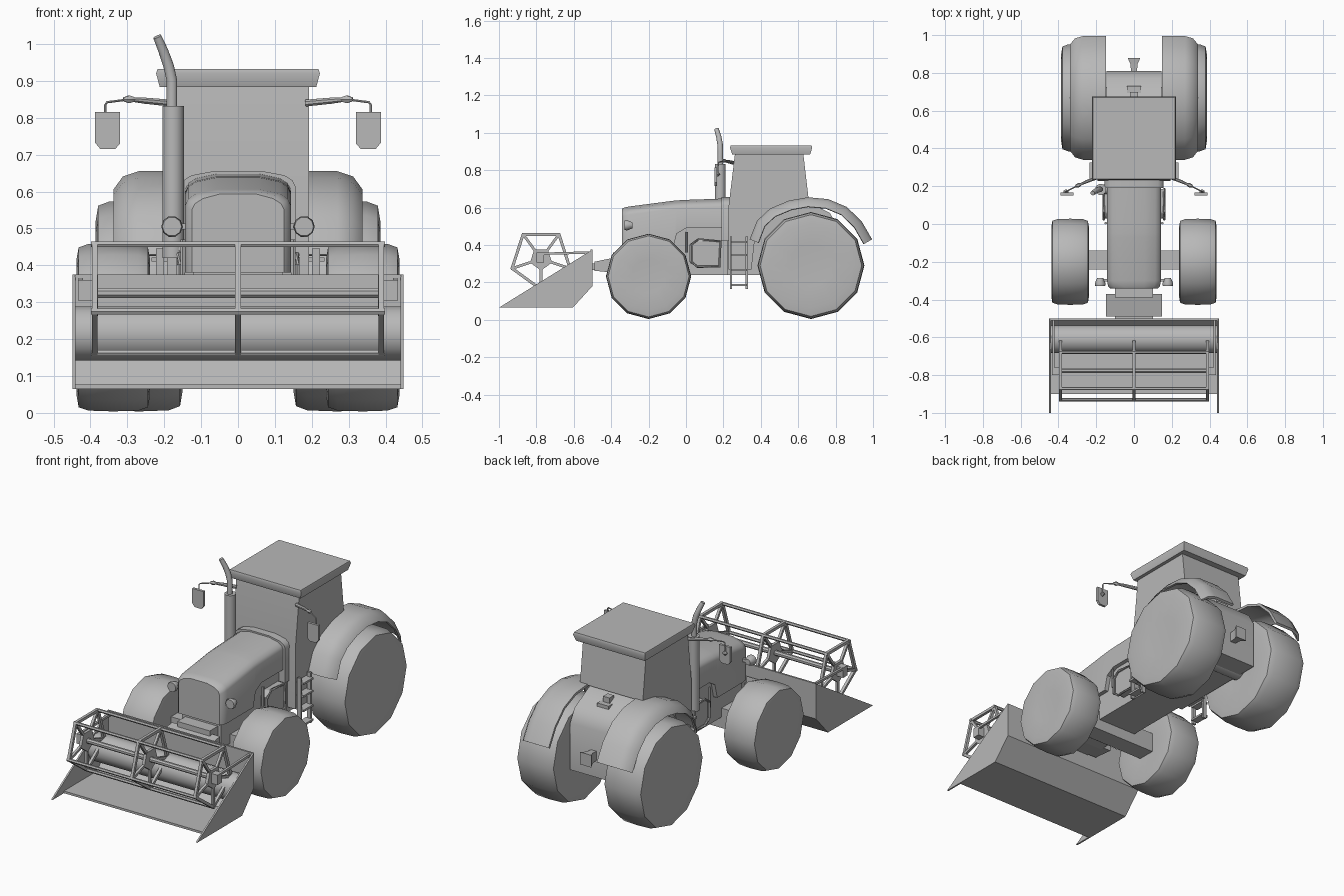
import bpy, bmesh, math
from mathutils import Vector

grey = bpy.data.materials.new("plain_grey")
grey.diffuse_color = (0.48, 0.48, 0.48, 1)


def mesh(name, verts, faces, bevel=0):
    me = bpy.data.meshes.new(name)
    me.from_pydata([tuple(v) for v in verts], [], faces)
    bm = bmesh.new()
    bm.from_mesh(me)
    bmesh.ops.recalc_face_normals(bm, faces=bm.faces)
    bm.to_mesh(me)
    bm.free()
    me.materials.append(grey)
    ob = bpy.data.objects.new(name, me)
    bpy.context.collection.objects.link(ob)
    if bevel:
        m = ob.modifiers.new("bevel", 'BEVEL')
        m.width, m.segments = bevel, 2
    return ob


def loft(name, rings, bevel=0):
    """Skin equal-sized closed rings and cap both ends."""
    n = len(rings[0])
    verts = [v for r in rings for v in r]
    faces = [(i * n + j, i * n + (j + 1) % n, (i + 1) * n + (j + 1) % n, (i + 1) * n + j)
             for i in range(len(rings) - 1) for j in range(n)]
    faces += [tuple(range(n)), tuple(range(len(verts) - n, len(verts)))]
    return mesh(name, verts, faces, bevel)


def prism(name, yz, x0, x1, bevel=0):
    return loft(name, [[(x, y, z) for y, z in yz] for x in (x0, x1)], bevel)


def box(name, x0, x1, y0, y1, z0, z1, bevel=0):
    return prism(name, [(y0, z0), (y1, z0), (y1, z1), (y0, z1)], x0, x1, bevel)


def tube(name, pts, radii, n=8):
    pts = [Vector(p) for p in pts]
    if not isinstance(radii, (list, tuple)):
        radii = [radii] * len(pts)
    rings = []
    for i, p in enumerate(pts):
        d = (pts[min(i + 1, len(pts) - 1)] - pts[max(i - 1, 0)]).normalized()
        ref = Vector((0, 1, 0)) if abs(d.y) < 0.8 else Vector((1, 0, 0))
        u = d.cross(ref).normalized()
        w = d.cross(u)
        rings.append([p + radii[i] * (math.cos(a) * u + math.sin(a) * w)
                      for a in (2 * math.pi * (k + 0.5) / n for k in range(n))])
    return loft(name, rings)


def wheel(name, cx, cy, cz, R, w):
    half = [(0.40, 0.47), (0.80, 0.50), (0.95, 0.47), (0.99, 0.34)]
    prof = [(r, -x) for r, x in half] + [(1.0, 0)] + [(r, x) for r, x in reversed(half)]
    rings = [[(cx + x * w, cy + R * r * math.cos(k * math.pi / 6), cz + R * r * math.sin(k * math.pi / 6))
              for k in range(12)] for r, x in prof]
    return loft(name, rings)


# hood: lofted rounded sections, undercut behind the front axle
def hood_ring(y, hw, top, bot):
    half = [(hw, bot), (hw, top - 0.045), (hw - 0.008, top - 0.028), (hw - 0.03, top - 0.014), (hw * 0.4, top - 0.002)]
    return [(x, y, z) for x, z in half] + [(-x, y, z) for x, z in reversed(half)]


loft("hood", [hood_ring(*s) for s in [
    (-0.342, 0.125, 0.595, 0.38), (-0.33, 0.137, 0.602, 0.38), (-0.30, 0.143, 0.608, 0.38),
    (-0.07, 0.143, 0.638, 0.38), (-0.05, 0.143, 0.64, 0.46), (0.0, 0.143, 0.643, 0.49), (0.2, 0.143, 0.65, 0.49)]])
loft("hood_collar", [hood_ring(y, 0.156, 0.658, 0.42) for y in (0.19, 0.232)])

# chassis and rear body
box("chassis", -0.12, 0.12, -0.32, 0.3, 0.24, 0.5)
prism("rear_body", [(0.22, 0.24), (0.81, 0.24), (0.81, 0.50), (0.77, 0.57), (0.6, 0.66), (0.22, 0.6)], -0.145, 0.145)
box("rear_knob", -0.036, 0.036, 0.66, 0.73, 0.57, 0.61)
box("rear_knob_top", -0.02, 0.02, 0.66, 0.70, 0.61, 0.64)
loft("rear_hitch", [[(sx * w, y, 0.36 + sz * h) for sx, sz in ((-1, -1), (1, -1), (1, 1), (-1, 1))]
                    for y, w, h in ((0.80, 0.016, 0.025), (0.845, 0.018, 0.028), (0.88, 0.034, 0.034))])

# cab with roof
prism("cab", [(0.262, 0.89), (0.227, 0.60), (0.227, 0.27), (0.35, 0.27), (0.37, 0.45), (0.45, 0.58),
              (0.54, 0.63), (0.655, 0.65), (0.627, 0.89)], -0.193, 0.193)
loft("roof", [[(sx * w, 0.455 + sy * d, z) for sx, sy in ((-1, -1), (1, -1), (1, 1), (-1, 1))]
              for z, w, d in ((0.883, 0.212, 0.208), (0.92, 0.222, 0.22), (0.932, 0.218, 0.216))])

# axles
tube("rear_axle", [(-0.3, 0.668, 0.29), (0.3, 0.668, 0.29)], 0.06, 12)
box("front_axle", -0.26, 0.26, -0.24, -0.14, 0.18, 0.29)

# exhaust on one side
tube("exhaust_muffler", [(-0.176, 0.183, 0.42), (-0.176, 0.183, 0.832)], 0.03, 12)
tube("exhaust_pipe", [(-0.179, 0.183, 0.82), (-0.179, 0.184, 0.90), (-0.188, 0.182, 0.94),
                      (-0.202, 0.175, 0.98), (-0.219, 0.163, 1.02)], [0.015, 0.015, 0.015, 0.014, 0.012], 10)
tube("exhaust_elbow", [(-0.176, 0.183, 0.45), (-0.12, 0.183, 0.43)], 0.025, 10)

# fender: rounded section swept over the rear wheel
path = [(0.34, 0.43), (0.38, 0.53), (0.45, 0.595), (0.55, 0.637), (0.65, 0.655), (0.76, 0.645),
        (0.86, 0.603), (0.94, 0.525), (0.995, 0.43)]
section = [(0.148, 0), (0.27, 0), (0.312, -0.014), (0.338, -0.05), (0.328, -0.053), (0.303, -0.026),
           (0.265, -0.014), (0.148, -0.014)]


def fender(name, s):
    rings = []
    for i, (y, z) in enumerate(path):
        a, b = path[max(i - 1, 0)], path[min(i + 1, len(path) - 1)]
        n = Vector((0, -(b[1] - a[1]), b[0] - a[0])).normalized()
        rings.append([(s * x, y + n.y * o, z + n.z * o) for x, o in section])
    loft(name, rings)


for s, side in ((-1, "left"), (1, "right")):
    wheel("front_wheel_" + side, s * 0.338, -0.2, 0.232, 0.228, 0.2)
    wheel("rear_wheel_" + side, s * 0.268, 0.668, 0.29, 0.286, 0.236)
    fender("fender_" + side, s)
    # round headlight
    tube("headlight_" + side, [(s * 0.179, -0.328, 0.505), (s * 0.179, -0.315, 0.505), (s * 0.179, -0.285, 0.505)],
         [0.026, 0.029, 0.016], 10)
    box("headlight_bracket_" + side, min(s * 0.13, s * 0.17), max(s * 0.13, s * 0.17), -0.305, -0.29, 0.497, 0.513)
    # side tank with raised outer frame
    xs = sorted((s * 0.10, s * 0.158))
    prism("side_tank_" + side, [(0.03, 0.31), (0.06, 0.285), (0.175, 0.285), (0.185, 0.30), (0.185, 0.425),
                                (0.06, 0.425), (0.03, 0.40)], xs[0], xs[1], 0.006)
    rim = [(0.025, 0.31), (0.06, 0.283), (0.178, 0.283), (0.185, 0.42), (0.065, 0.43), (0.025, 0.40), (0.025, 0.31)]
    tube("tank_frame_" + side, [(s * 0.16, y, z) for y, z in rim], 0.007, 6)
    tube("tank_rod_" + side, [(s * 0.15, 0.005, 0.36), (s * 0.15, 0.005, 0.47)], 0.007, 6)
    # ladder
    for k, y in enumerate((0.24, 0.325)):
        xs = sorted((s * 0.20, s * 0.222))
        box(f"ladder_rail_{side}_{k}", xs[0], xs[1], y - 0.006, y + 0.006, 0.165, 0.445)
    for k, z in enumerate((0.18, 0.26, 0.34, 0.41)):
        xs = sorted((s * 0.193, s * 0.235))
        box(f"ladder_rung_{side}_{k}", xs[0], xs[1], 0.24, 0.325, z, z + 0.011)
    # mirror arm, joints and plate
    tube("mirror_arm_" + side, [(s * 0.185, 0.25, 0.84), (s * 0.25, 0.225, 0.846), (s * 0.295, 0.205, 0.85)],
         [0.01, 0.009, 0.006])
    tube("mirror_joint_" + side, [(s * 0.28, 0.21, 0.85), (s * 0.295, 0.205, 0.85), (s * 0.31, 0.2, 0.85)],
         [0.006, 0.012, 0.006], 6)
    tube("mirror_rod_" + side, [(s * 0.295, 0.205, 0.85), (s * 0.355, 0.175, 0.842), (s * 0.36, 0.172, 0.835),
                                (s * 0.36, 0.17, 0.77)], 0.0035, 6)
    tube("mirror_knob_" + side, [(s * 0.36, 0.17, 0.765), (s * 0.36, 0.17, 0.778), (s * 0.36, 0.17, 0.791)],
         [0.003, 0.014, 0.003], 6)
    plate = [(0.32, 0.815), (0.388, 0.815), (0.388, 0.733), (0.373, 0.715), (0.333, 0.715), (0.32, 0.73)]
    loft("mirror_" + side, [[(s * x, y, z) for x, z in plate] for y in (0.152, 0.166)])
    # header end plate and reel arm
    xs = sorted((s * 0.440, s * 0.449))
    prism("header_end_" + side, [(-1.0, 0.065), (-0.605, 0.065), (-0.5, 0.18), (-0.5, 0.375)], xs[0], xs[1])
    tube("reel_arm_" + side, [(s * 0.426, -0.5, 0.36), (s * 0.426, -0.80, 0.352)], 0.009, 4)
    box("reel_bearing_" + side, min(s * 0.385, s * 0.434), max(s * 0.385, s * 0.434), -0.80, -0.76, 0.305, 0.36)

# header coupling
box("coupling_neck", -0.1, 0.1, -0.39, -0.31, 0.25, 0.36)
prism("coupling_block", [(-0.37, 0.25), (-0.49, 0.262), (-0.49, 0.31), (-0.37, 0.335)], -0.147, 0.147)
box("coupling_bar", -0.1, 0.1, -0.505, -0.48, 0.265, 0.30)

# header trough: thin bent sheet
prism("header_trough", [(-0.9, 0.065), (-0.605, 0.065), (-0.5, 0.18), (-0.5, 0.375), (-0.51, 0.375),
                        (-0.51, 0.184), (-0.609, 0.077), (-0.9, 0.077)], -0.442, 0.442)
tube("header_auger", [(-0.44, -0.61, 0.215), (0.44, -0.61, 0.215)], 0.075, 16)

# reel: pentagon frames, spokes, hubs and long bars
cy, cz, R = -0.775, 0.325, 0.163
corner = [(cy + R * math.cos(math.radians(72 * k - 90)), cz + R * math.sin(math.radians(72 * k - 90)))
          for k in range(5)]
for f, x in enumerate((-0.388, 0.0, 0.388)):
    for k in range(5):
        (y0, z0), (y1, z1) = corner[k], corner[(k + 1) % 5]
        tube(f"reel_rim_{f}_{k}", [(x, y0, z0), (x, y1, z1)], 0.011, 4)
        tube(f"reel_spoke_{f}_{k}", [(x, cy, cz), (x, y0, z0)], 0.010, 4)
    prism(f"reel_hub_{f}", [(cy + (y - cy) * 0.38, cz + (z - cz) * 0.38) for y, z in corner], x - 0.008, x + 0.008)
for k, (y, z) in enumerate(corner):
    tube(f"reel_bar_{k}", [(-0.398, y, z), (0.398, y, z)], 0.009, 6)
tube("reel_shaft", [(-0.43, cy, cz), (0.43, cy, cz)], 0.014, 8)

# smooth the rounded surfaces, keep edges sharp
bpy.ops.object.select_all(action='SELECT')
bpy.context.view_layer.objects.active = bpy.data.objects["hood"]
bpy.ops.object.shade_smooth_by_angle(angle=math.radians(38))
